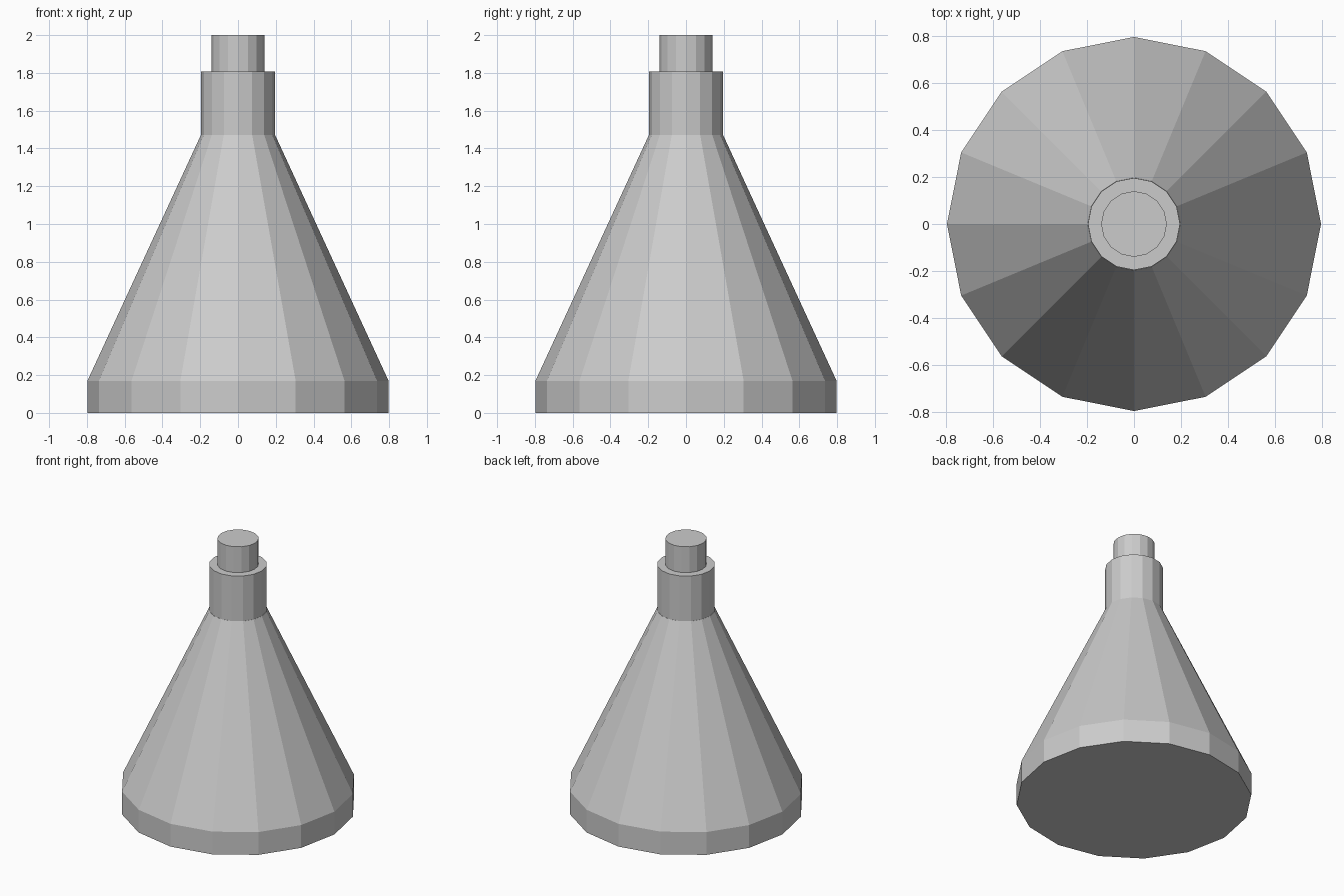
import bpy, bmesh
from math import cos, sin, pi

if "Cube" in bpy.data.objects:
    bpy.data.objects.remove(bpy.data.objects["Cube"])

SIDES = 16


def lathe(name, profile):
    """Closed, flat-shaded solid turned from (radius, z) pairs, bottom to top."""
    bm = bmesh.new()
    rings = [[bm.verts.new((r * cos(2 * pi * i / SIDES), r * sin(2 * pi * i / SIDES), z))
              for i in range(SIDES)] for r, z in profile]
    for low, high in zip(rings, rings[1:]):
        for i in range(SIDES):
            j = (i + 1) % SIDES
            bm.faces.new((low[i], low[j], high[j], high[i]))
    bm.faces.new(rings[0][::-1])
    bm.faces.new(rings[-1])
    mesh = bpy.data.meshes.new(name)
    bm.to_mesh(mesh)
    bm.free()
    obj = bpy.data.objects.new(name, mesh)
    bpy.context.collection.objects.link(obj)
    return obj


# Conical body with a short straight foot
lathe("flask_body", [(0.797, 0), (0.797, 0.17), (0.197, 1.47)])
# Straight neck
lathe("neck", [(0.196, 1.47), (0.196, 1.807)])
# Stopper standing on the neck
lathe("stopper", [(0.14, 1.807), (0.14, 2.0)])
